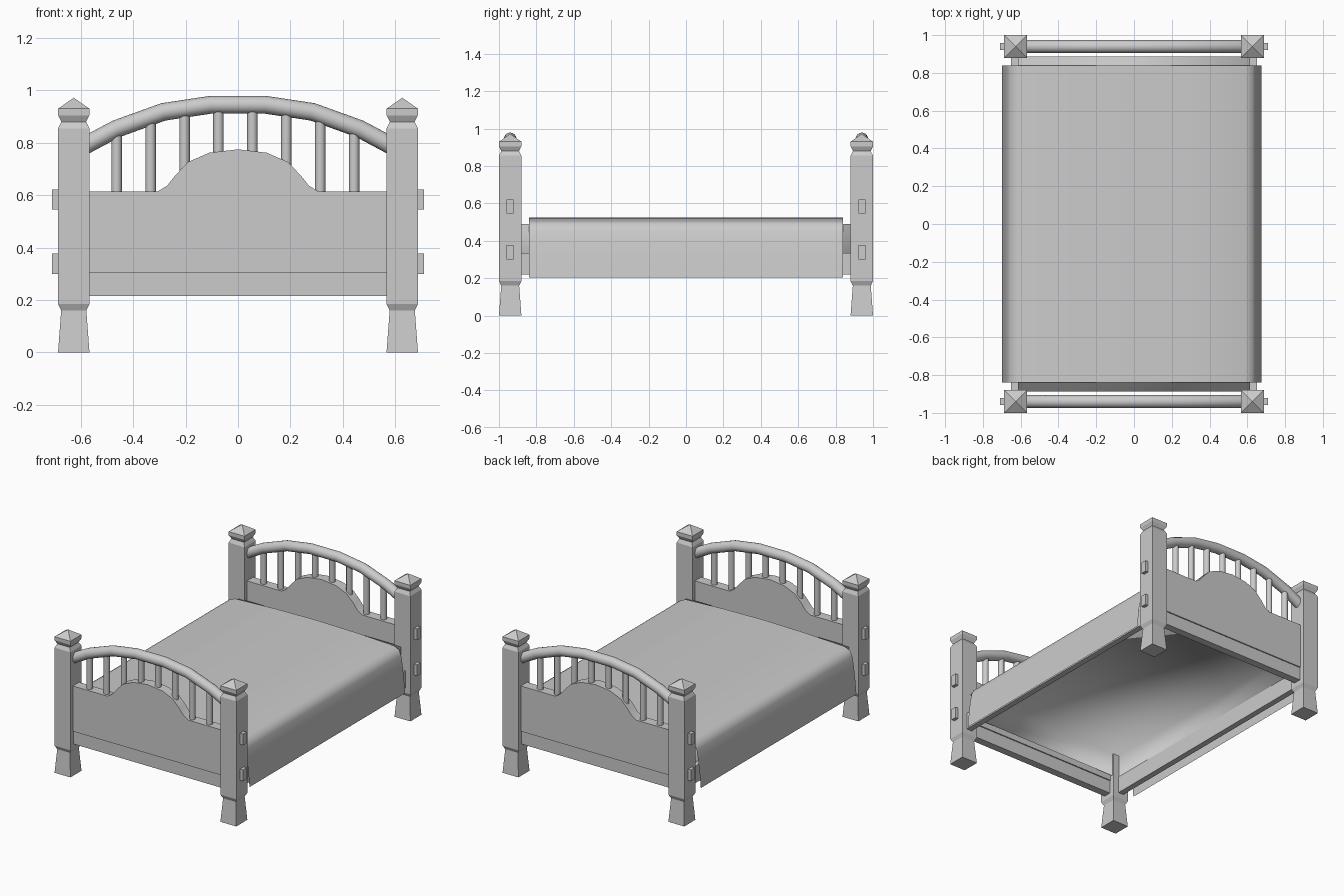
import bpy, bmesh, math

if "Cube" in bpy.data.objects:
    bpy.data.objects.remove(bpy.data.objects["Cube"], do_unlink=True)

grey = bpy.data.materials.new("plain_grey")
grey.use_nodes = True
COLOUR = (0.6, 0.6, 0.6, 1)
grey.diffuse_color = COLOUR
grey.node_tree.nodes["Principled BSDF"].inputs["Base Color"].default_value = COLOUR


def finish(name, bm, smooth_angle=None, fix_normals=True):
    if fix_normals:
        bmesh.ops.recalc_face_normals(bm, faces=bm.faces)
    mesh = bpy.data.meshes.new(name)
    bm.to_mesh(mesh)
    bm.free()
    mesh.materials.append(grey)
    if smooth_angle:
        mesh.shade_smooth()
        mesh.set_sharp_from_angle(angle=math.radians(smooth_angle))
    obj = bpy.data.objects.new(name, mesh)
    bpy.context.collection.objects.link(obj)
    return obj


def box(name, x, y, z):
    """Box from (low, high) pairs."""
    bm = bmesh.new()
    bmesh.ops.create_cube(bm, size=1)
    for v in bm.verts:
        v.co = [lo + (c + 0.5) * (hi - lo) for c, (lo, hi) in zip(v.co, (x, y, z))]
    return finish(name, bm)


def square_post(name, x, y, profile, tip):
    """Square rings of (half width, height), closed by a pyramid."""
    bm = bmesh.new()
    corners = ((-1, -1), (1, -1), (1, 1), (-1, 1))
    rings = [[bm.verts.new((x + a * h, y + b * h, z)) for a, b in corners]
             for h, z in profile]
    bm.faces.new(rings[0])
    for low, high in zip(rings, rings[1:]):
        for i in range(4):
            j = (i + 1) % 4
            bm.faces.new((low[i], low[j], high[j], high[i]))
    apex = bm.verts.new((x, y, tip))
    for i in range(4):
        bm.faces.new((rings[-1][i], rings[-1][(i + 1) % 4], apex))
    return finish(name, bm)


def extruded_outline(name, outline, y0, y1):
    """Outline in x and z given depth along y."""
    bm = bmesh.new()
    face = bm.faces.new([bm.verts.new((x, y0, z)) for x, z in outline])
    out = bmesh.ops.extrude_face_region(bm, geom=[face])["geom"]
    for v in out:
        if isinstance(v, bmesh.types.BMVert):
            v.co.y = y1
    return finish(name, bm, 25)


def tube(name, points, radius, sides=16):
    """Round bar swept along a path in the x-z plane."""
    bm = bmesh.new()
    rings = []
    for i, (x, y, z) in enumerate(points):
        a, b = points[max(i - 1, 0)], points[min(i + 1, len(points) - 1)]
        dx, dz = b[0] - a[0], b[2] - a[2]
        length = math.hypot(dx, dz)
        nx, nz = -dz / length, dx / length
        ring = []
        for k in range(sides):
            t = math.tau * k / sides
            c, s = radius * math.cos(t), radius * math.sin(t)
            ring.append(bm.verts.new((x + nx * c, y + s, z + nz * c)))
        rings.append(ring)
    for low, high in zip(rings, rings[1:]):
        for k in range(sides):
            j = (k + 1) % sides
            bm.faces.new((low[k], low[j], high[j], high[k]))
    bm.faces.new(rings[0])
    bm.faces.new(rings[-1])
    return finish(name, bm, 35)


def mirrored(half):
    """Mirror right-hand points, listed from the outside in to the centre."""
    return [(-x, z) for x, z in half] + [(x, z) for x, z in reversed(half) if x > 0]


POST_X, POST_Y, HALF = 0.627, 0.94, 0.06
post_profile = [(HALF, 0), (0.048, 0.16), (HALF, 0.185), (HALF, 0.855),
                (0.047, 0.88), (HALF, 0.905), (HALF, 0.93)]
arch = mirrored([(0.61, 0.775), (0.57, 0.797), (0.465, 0.853),
                 (0.285, 0.918), (0.105, 0.945)])
panel_top = mirrored([(0.58, 0.615), (0.305, 0.615), (0.27, 0.637), (0.24, 0.675),
                      (0.19, 0.727), (0.11, 0.762), (0, 0.775)])


def arch_height(x):
    for (x0, z0), (x1, z1) in zip(arch, arch[1:]):
        if x0 <= x <= x1:
            return z0 + (z1 - z0) * (x - x0) / (x1 - x0)


for end, side in (("foot", -1), ("head", 1)):
    y = side * POST_Y
    # corner posts with through pegs
    for hand, sx in (("left", 1), ("right", -1)):
        square_post(f"{end}_{hand}_post", sx * POST_X, y, post_profile, 0.972)
        for level, z in (("lower", 0.30), ("upper", 0.545)):
            xs = sorted((sx * 0.6, sx * 0.71))
            box(f"{end}_{hand}_{level}_peg", xs, (y - 0.019, y + 0.019), (z, z + 0.077))
    # humped panel and recessed rail below it
    extruded_outline(f"{end}_panel", [(-0.58, 0.305)] + panel_top + [(0.58, 0.305)],
                     y - 0.034, y + 0.034)
    box(f"{end}_rail", (-0.58, 0.58), (y - 0.026, y + 0.026), (0.215, 0.305))
    # arched top bar and spindles
    tube(f"{end}_arch", [(x, y, z) for x, z in arch], 0.034)
    for i in range(8):
        x = -0.463 + i * 0.1295
        tube(f"{end}_spindle_{i + 1}", [(x, y, 0.6), (x, y, arch_height(x))], 0.02, 12)

# side rails
for hand, sx in (("left", 1), ("right", -1)):
    box(f"{hand}_side_rail", sorted((sx * 0.61, sx * 0.65)), (-0.9, 0.9), (0.22, 0.335))

# hollow mattress, open underneath
bm = bmesh.new()
bmesh.ops.create_cube(bm, size=1)
for v in bm.verts:
    v.co = (v.co.x * 1.23, v.co.y * 1.775, 0.33 if v.co.z < 0 else 0.49)
bm.faces.ensure_lookup_table()
bottom = min(bm.faces, key=lambda f: f.calc_center_median().z)
bmesh.ops.delete(bm, geom=[bottom], context="FACES_ONLY")
finish("mattress", bm, 100, fix_normals=False)

# draped blanket, hanging slightly wider on the right
drape = mirrored([(0.675, 0.205), (0.667, 0.3), (0.655, 0.4), (0.645, 0.455),
                  (0.63, 0.49), (0.59, 0.507), (0.3, 0.52), (0, 0.525)])
bm = bmesh.new()
rows = [[bm.verts.new((x * (1.037 if x < 0 else 1), y, z)) for x, z in drape]
        for y in (-0.84, 0.84)]
for i in range(len(drape) - 1):
    bm.faces.new((rows[0][i], rows[0][i + 1], rows[1][i + 1], rows[1][i]))
finish("blanket", bm, 60, fix_normals=False)
